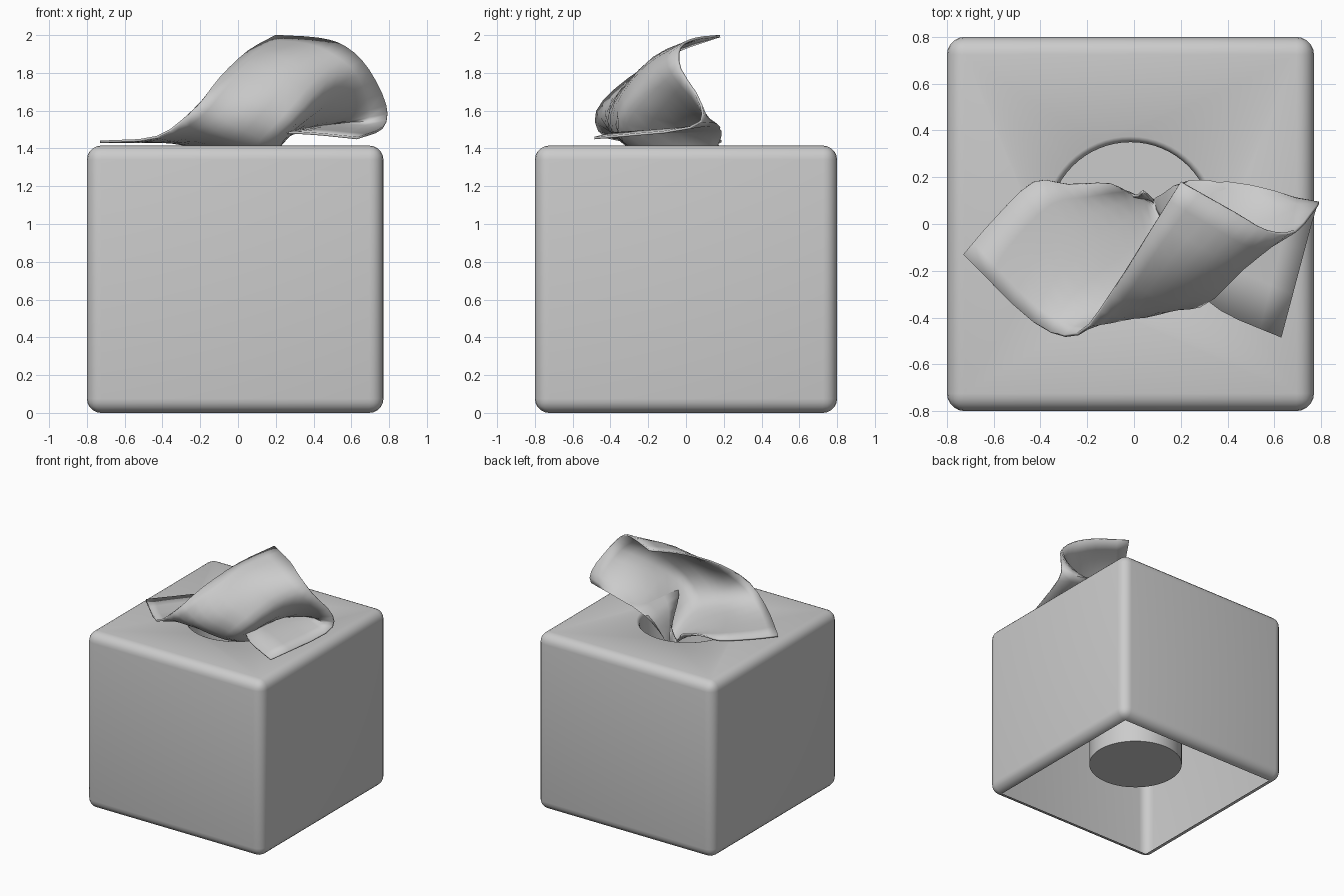
import bpy, bmesh, math
from mathutils import Vector, Matrix

if "Cube" in bpy.data.objects:
    bpy.data.objects.remove(bpy.data.objects["Cube"])


def add_object(name, bm):
    bmesh.ops.recalc_face_normals(bm, faces=bm.faces)
    mesh = bpy.data.meshes.new(name)
    bm.to_mesh(mesh)
    bm.free()
    obj = bpy.data.objects.new(name, mesh)
    bpy.context.collection.objects.link(obj)
    return obj


def activate(obj):
    bpy.ops.object.select_all(action='DESELECT')
    obj.select_set(True)
    bpy.context.view_layer.objects.active = obj


# Rounded box
bm = bmesh.new()
bmesh.ops.create_cube(bm, size=1, matrix=Matrix.Translation((-0.015, 0, 0.7075))
                      @ Matrix.Diagonal((1.57, 1.6, 1.415, 1)))
bmesh.ops.bevel(bm, geom=bm.edges[:], offset=0.075, segments=5, profile=0.5, affect='EDGES')
box = add_object("tissue_box", bm)

# Lathed cutter for the round well with a softened lip
profile = [(0.35, 0.2), (0.35, 1.385), (0.355, 1.40), (0.364, 1.411), (0.376, 1.4155), (0.376, 1.6)]
bm = bmesh.new()
n = 64
rings = [[bm.verts.new((-0.015 + r * math.cos(2 * math.pi * i / n), r * math.sin(2 * math.pi * i / n), z))
          for i in range(n)] for r, z in profile]
for a, b in zip(rings, rings[1:]):
    for i in range(n):
        j = (i + 1) % n
        bm.faces.new((a[i], a[j], b[j], b[i]))
bm.faces.new(rings[0])
bm.faces.new(rings[-1])
cutter = add_object("well_cutter", bm)
cutter.hide_render = True

mod = box.modifiers.new("well", 'BOOLEAN')
mod.operation = 'DIFFERENCE'
mod.solver = 'EXACT'
mod.object = cutter
activate(box)
bpy.ops.object.modifier_apply(modifier=mod.name)
bpy.data.objects.remove(cutter)

# Open underside
bm = bmesh.new()
bm.from_mesh(box.data)
under = [f for f in bm.faces if f.calc_center_median().z < 0.001]
bmesh.ops.delete(bm, geom=under, context='FACES')
bm.to_mesh(box.data)
bm.free()
activate(box)
bpy.ops.object.shade_smooth_by_angle(angle=math.radians(35))

# Tissue control rows: each runs from the raised edge to the flat left edge
rows = [
    [(.2, .18, 1.995), (.05, -.06, 1.91), (-.1, -.3, 1.77), (-.24, -.47, 1.6), (-.43, -.42, 1.46), (-.73, -.13, 1.435)],
    [(.43, .05, 1.98), (.22, -.17, 1.88), (.05, -.37, 1.66), (-.12, -.4, 1.5), (-.35, -.25, 1.445), (-.6, .02, 1.435)],
    [(.57, -.03, 1.935), (.37, -.22, 1.8), (.2, -.36, 1.6), (.02, -.33, 1.43), (-.2, -.1, 1.42), (-.43, .18, 1.44)],
    [(.69, -.03, 1.82), (.5, -.15, 1.72), (.3, -.31, 1.53), (.12, -.24, 1.38), (-.05, 0, 1.35), (-.28, .17, 1.43)],
    [(.785, .08, 1.63), (.52, .08, 1.56), (.27, .06, 1.47), (.15, 0, 1.3), (.05, .08, 1.25), (-.1, .17, 1.4)],
    [(.765, .02, 1.51), (.48, .13, 1.52), (.22, .17, 1.46), (.12, .12, 1.3), (.06, .1, 1.15), (0, .12, 1.3)],
    [(.63, -.485, 1.455), (.37, -.37, 1.48), (.22, -.22, 1.47), (.14, -.02, 1.35), (.08, .1, 1.2), (.04, .14, 1.42)],
]


def smooth_line(pts, k):
    """Catmull-Rom interpolation with k steps per span."""
    p = [2 * pts[0] - pts[1]] + pts + [2 * pts[-1] - pts[-2]]
    out = []
    for i in range(1, len(p) - 2):
        a, b, c, d = p[i - 1:i + 3]
        for s in range(k):
            t = s / k
            out.append(0.5 * (2 * b + (c - a) * t + (2 * a - 5 * b + 4 * c - d) * t * t
                              + (3 * b - a - 3 * c + d) * t ** 3))
    return out + [pts[-1]]


# Crumpled tissue sheet
across = [smooth_line([Vector(p) for p in row], 3) for row in rows]
cols = [smooth_line(list(col), 3) for col in zip(*across)]
bm = bmesh.new()
grid = [[bm.verts.new(p) for p in col] for col in cols]
for a, b in zip(grid, grid[1:]):
    for i in range(len(a) - 1):
        bm.faces.new((a[i], a[i + 1], b[i + 1], b[i]))
tissue = add_object("tissue_sheet", bm)
activate(tissue)
bpy.ops.object.shade_smooth_by_angle(angle=math.radians(60))
solid = tissue.modifiers.new("thickness", 'SOLIDIFY')
solid.thickness = 0.013
solid.offset = 0
bpy.ops.object.modifier_apply(modifier=solid.name)
